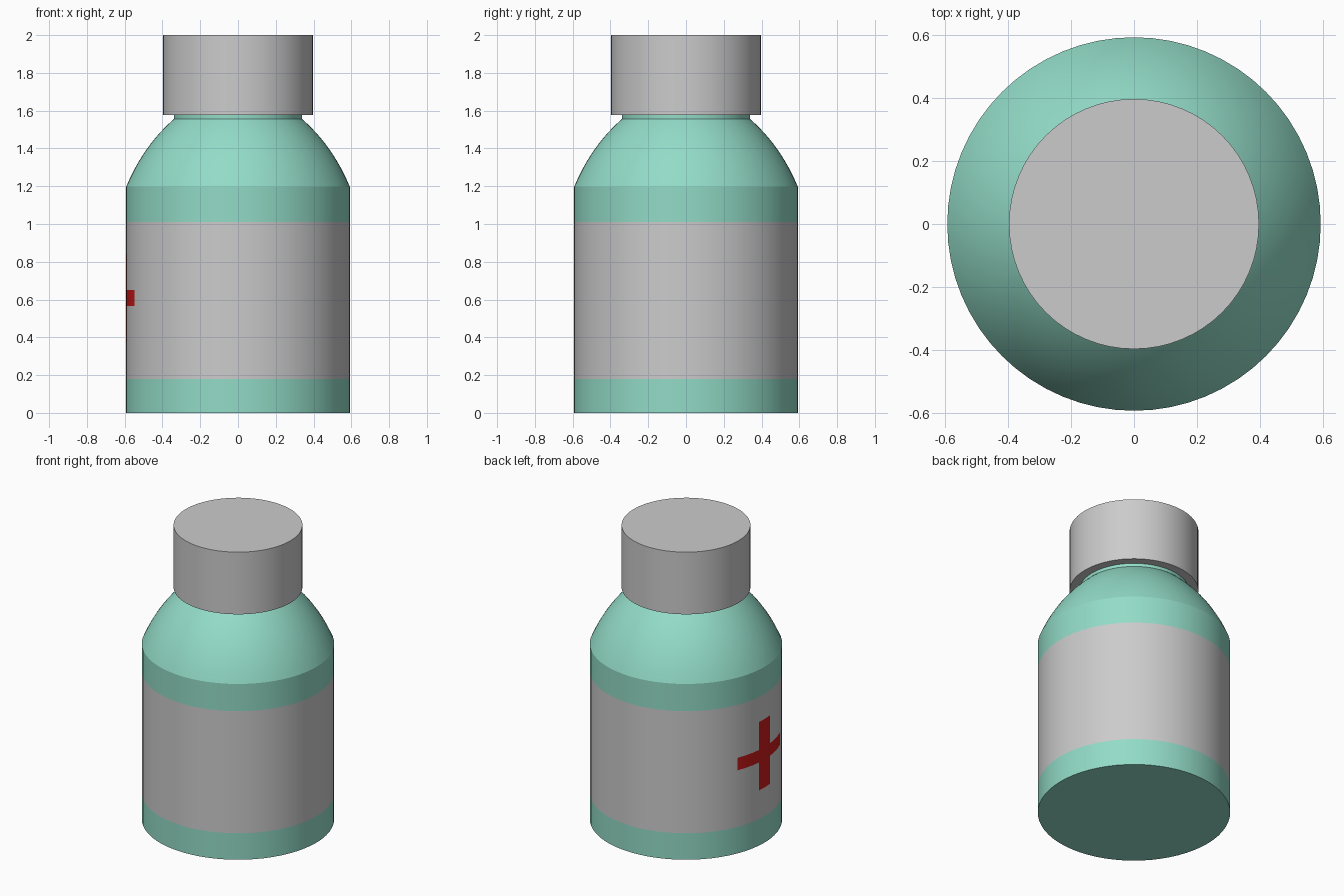
import bpy, bmesh, math

if "Cube" in bpy.data.objects:
    bpy.data.objects.remove(bpy.data.objects["Cube"])

SEG = 64
R = 0.593


def material(name, color):
    m = bpy.data.materials.new(name)
    m.diffuse_color = color
    m.use_nodes = True
    m.node_tree.nodes["Principled BSDF"].inputs["Base Color"].default_value = m.diffuse_color
    return m


def lathe(name, profile, mats=(), pick=None):
    """Revolve (radius, z) points around z, capping both ends."""
    bm = bmesh.new()
    rings = [[bm.verts.new((r * math.cos(2 * math.pi * i / SEG),
                            r * math.sin(2 * math.pi * i / SEG), z))
              for i in range(SEG)] for r, z in profile]
    for a, b in zip(rings, rings[1:]):
        for i in range(SEG):
            j = (i + 1) % SEG
            f = bm.faces.new((a[i], a[j], b[j], b[i]))
            if pick:
                f.material_index = pick(f.calc_center_median())
    bm.faces.new(rings[0][::-1])
    bm.faces.new(rings[-1])
    me = bpy.data.meshes.new(name)
    bm.to_mesh(me)
    bm.free()
    for m in mats:
        me.materials.append(m)
    ob = bpy.data.objects.new(name, me)
    bpy.context.collection.objects.link(ob)
    bpy.ops.object.select_all(action='DESELECT')
    bpy.context.view_layer.objects.active = ob
    ob.select_set(True)
    bpy.ops.object.shade_smooth_by_angle(angle=math.radians(14))
    return ob


teal = material("teal", (0.29, 0.71, 0.57, 1))
grey = material("label_grey", (0.8, 0.8, 0.8, 1))
red = material("cross_red", (0.6, 0.01, 0.01, 1))


# Label band with a red cross on the -x side
def body_material(c):
    if not 0.18 < c.z < 1.01:
        return 0
    off = abs(math.degrees(math.atan2(c.y, -c.x)))
    upright = off < 5.7 and 0.375 < c.z < 0.84
    arms = off < 22.6 and 0.565 < c.z < 0.65
    return 2 if upright or arms else 1


# Body: straight wall, curved shoulder, short neck
profile = [(R, z) for z in (0, 0.18, 0.375, 0.565, 0.65, 0.84, 1.01, 1.195)]
p0, p1, p2 = (R, 1.195), (0.502, 1.414), (0.34, 1.555)
for k in range(1, 13):
    t = k / 12
    profile.append(tuple((1 - t) ** 2 * a + 2 * t * (1 - t) * b + t * t * c
                         for a, b, c in zip(p0, p1, p2)))
profile.append((0.34, 1.58))
lathe("bottle_body", profile, (teal, grey, red), body_material)

# Cap
lathe("cap", [(0.397, 1.577), (0.397, 2.0)])
